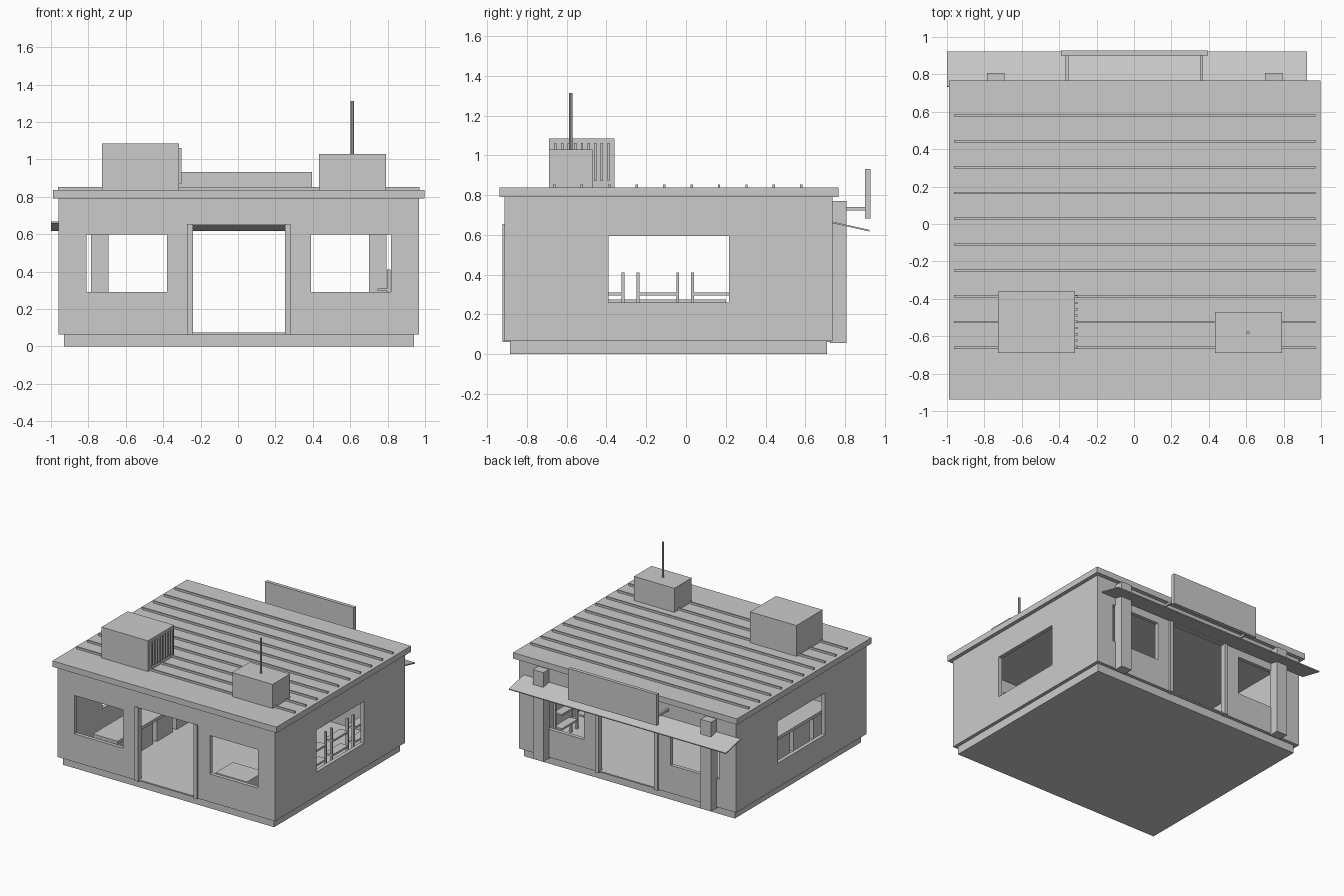
import bpy, bmesh, math
from mathutils import Matrix

if "Cube" in bpy.data.objects:
    bpy.data.objects.remove(bpy.data.objects["Cube"])

grey = bpy.data.materials.new("plain grey")
grey.diffuse_color = (0.6, 0.6, 0.6, 1)
grey.use_nodes = True
grey.node_tree.nodes["Principled BSDF"].inputs["Base Color"].default_value = grey.diffuse_color


def boxes(name, spans):
    """One object made of boxes, each (x0, x1, y0, y1, z0, z1)."""
    bm = bmesh.new()
    for x0, x1, y0, y1, z0, z1 in spans:
        m = (Matrix.Translation(((x0 + x1) / 2, (y0 + y1) / 2, (z0 + z1) / 2))
             @ Matrix.Diagonal((x1 - x0, y1 - y0, z1 - z0, 1)))
        bmesh.ops.create_cube(bm, size=1, matrix=m)
    me = bpy.data.meshes.new(name)
    bm.to_mesh(me)
    bm.free()
    me.materials.append(grey)
    ob = bpy.data.objects.new(name, me)
    bpy.context.collection.objects.link(ob)
    return ob


def cut(ob, name, spans):
    """Cut box openings out of an object."""
    cutter = boxes(name, spans)
    cutter.hide_render = True
    cutter.hide_viewport = True
    mod = ob.modifiers.new(name, 'BOOLEAN')
    mod.operation = 'DIFFERENCE'
    mod.solver = 'EXACT'
    mod.object = cutter


# Foundation and hollow walls
boxes("foundation", [(-0.93, 0.94, -0.885, 0.71, 0, 0.07)])
walls = boxes("walls", [(-0.96, 0.967, -0.912, 0.736, 0.065, 0.79)])
cut(walls, "room_cutter", [(-0.93, 0.937, -0.882, 0.706, 0.075, 0.785)])
cut(walls, "side_window_cutter", [(-1.2, 1.2, -0.39, 0.215, 0.26, 0.595)])
cut(walls, "left_window_cutter", [(-0.81, -0.38, -1.2, 1.2, 0.29, 0.598)])
cut(walls, "right_window_cutter", [(0.39, 0.817, -1.2, 1.2, 0.29, 0.598)])
cut(walls, "door_cutter", [(-0.24, 0.25, -1.2, 1.2, 0.075, 0.65)])

# Door posts on both faces
boxes("door_posts", [(x, x + 0.032, y, y + 0.045, 0.062, 0.655)
                     for x in (-0.272, 0.25) for y in (-0.922, 0.705)])

# Roof slab with raised seams
boxes("roof", [(-0.99, 0.997, -0.937, 0.768, 0.79, 0.837)])
boxes("roof_ribs", [(-0.963, 0.97, y - 0.006, y + 0.006, 0.835, 0.853)
                    for y in [0.58 - 0.138 * i for i in range(10)]])

# Rooftop units, vent slats and antenna
boxes("large_roof_unit", [(-0.727, -0.315, -0.69, -0.36, 0.835, 1.084)])
boxes("vent_slats", [(-0.318, -0.302, y - 0.006, y + 0.006, 0.87, 1.062)
                     for y in [-0.656 + 0.0333 * i for i in range(9)]])
boxes("small_roof_unit", [(0.433, 0.79, -0.69, -0.47, 0.835, 1.03)])
bpy.ops.mesh.primitive_cylinder_add(vertices=8, radius=0.009, depth=0.285,
                                    location=(0.61, -0.58, 1.17))
antenna = bpy.context.object
antenna.name = "antenna"
antenna.data.materials.append(grey)

# Back sign board on two brackets
boxes("sign_board", [(-0.39, 0.395, 0.9, 0.928, 0.682, 0.932)])
boxes("sign_brackets", [(x - 0.008, x + 0.008, 0.72, 0.905, 0.723, 0.74)
                        for x in (-0.358, 0.36)])

# Sloping awning and the pillars that pass through it
awning = boxes("awning", [(-1.0, 0.925, -0.097, 0.097, -0.004, 0.004)])
awning.location = (0, 0.828, 0.642)
awning.rotation_euler.x = -math.atan2(0.041, 0.185)
boxes("back_pillars", [(x, x + 0.094, 0.725, 0.806, 0.055, 0.77)
                       for x in (-0.787, 0.7)])

# Counter along the left, with separate cabinets beneath
boxes("counter_top", [(-0.72, -0.5, -0.81, 0.2, 0.25, 0.275)])
boxes("counter_cabinets", [(-0.71, -0.51, y, y + 0.2, 0.068, 0.251)
                           for y in [-0.8 + 0.25 * i for i in range(4)]])

# Low table by the front right window
boxes("low_table", [(0.36, 0.64, -0.8, -0.58, 0.068, 0.25)])

# Row of seats along the right wall
centres = [-0.417 + 0.275 * i for i in range(-1, 4)]
boxes("seats", [(0.745, 0.815, c - 0.1, c + 0.1, z, z + 0.015)
                for c in centres for z in (0.18, 0.295)])
boxes("seat_posts", [(0.797, 0.815, c + s - 0.007, c + s + 0.007, 0.068, 0.41)
                     for c in centres for s in (-0.1, 0.1)])
